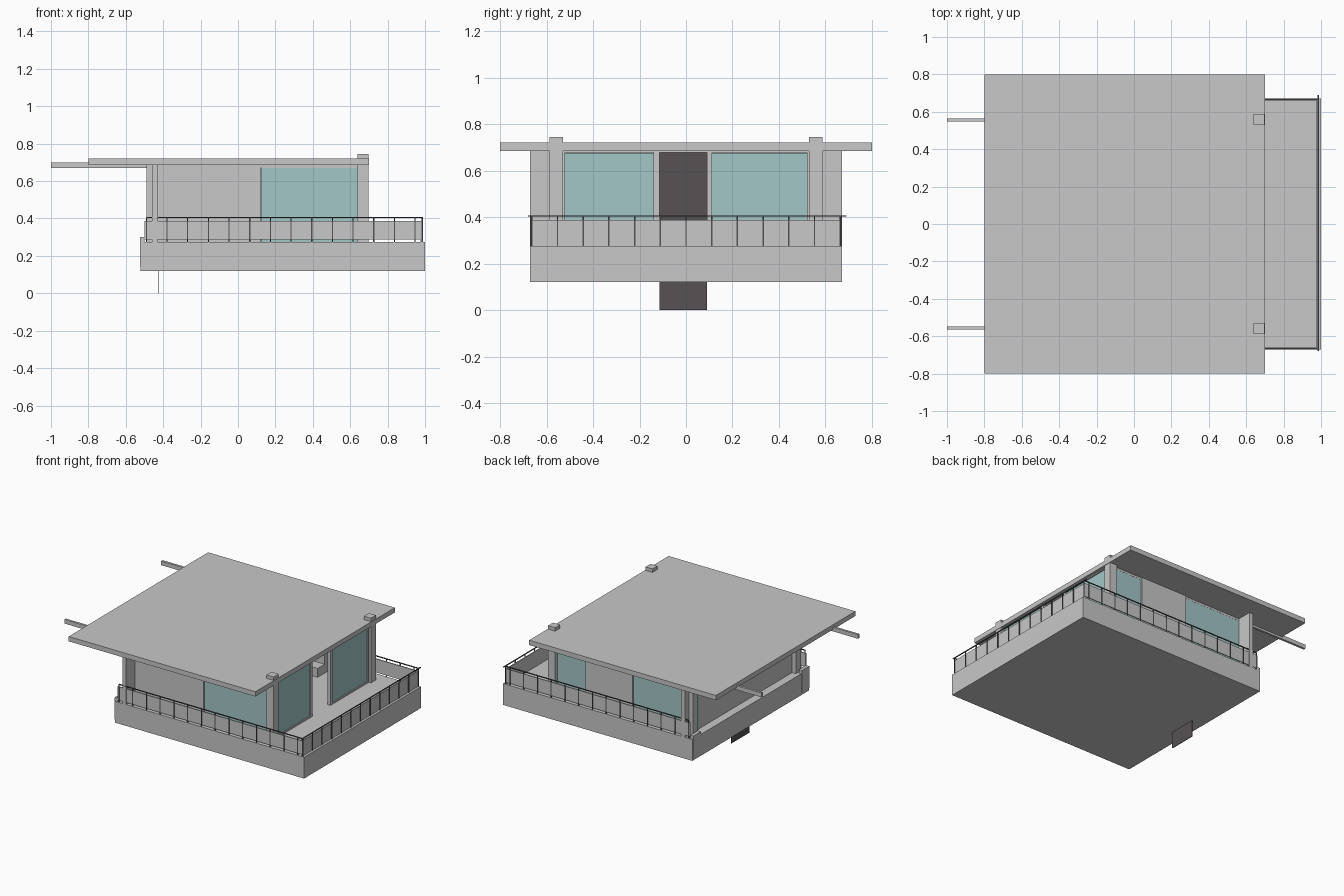
import bpy
import bmesh
from mathutils import Vector

old = bpy.data.objects.get("Cube")
if old:
    bpy.data.objects.remove(old, do_unlink=True)


def material(name, color):
    m = bpy.data.materials.new(name)
    m.use_nodes = True
    m.diffuse_color = (*color, 1)
    m.node_tree.nodes["Principled BSDF"].inputs["Base Color"].default_value = (*color, 1)
    return m


CONCRETE = material("light_grey", (0.58, 0.58, 0.58))
GLASS = material("pale_teal", (0.37, 0.57, 0.58))
CHARCOAL = material("charcoal", (0.095, 0.085, 0.09))


def boxes(name, mat, spans):
    """One object made of boxes, each given as x, y and z ranges."""
    bm = bmesh.new()
    for span in spans:
        lo, hi = (Vector(v) for v in zip(*span))
        verts = bmesh.ops.create_cube(bm, size=1)["verts"]
        for v in verts:
            v.co = (lo + hi) / 2 + v.co * (hi - lo)
    mesh = bpy.data.meshes.new(name)
    bm.to_mesh(mesh)
    bm.free()
    mesh.materials.append(mat)
    obj = bpy.data.objects.new(name, mesh)
    bpy.context.collection.objects.link(obj)
    return obj


def both_sides(x, y, z):
    """A span and its mirror image across y = 0."""
    return [(x, y, z), (x, (-y[1], -y[0]), z)]


FLOOR, CEILING, SILL = 0.275, 0.685, 0.67
full = (FLOOR, CEILING)
window = (FLOOR, SILL)

# Platform and roof
boxes("platform", CONCRETE, [((-0.52, 1), (-0.67, 0.67), (0.12, FLOOR))])
boxes("roof", CONCRETE, [((-0.8, 0.7), (-0.8, 0.8), (CEILING, 0.72))])
boxes("roof_beams", CONCRETE, both_sides((-1, 0.65), (0.547, 0.563), (SILL, 0.7)))

# Supports
boxes("front_columns", CONCRETE, both_sides((0.64, 0.697), (0.53, 0.587), (FLOOR, 0.745)))
boxes("rear_pilasters", CONCRETE, both_sides((-0.49, -0.46), (0.56, 0.62), full))
boxes("corner_blocks", CONCRETE, both_sides((-0.525, -0.5), (0.58, 0.665), (0.14, 0.3)))

# Rear wall, its glass strip and door
boxes("rear_wall", CONCRETE, [((-0.46, -0.43), (-0.67, 0.67), full)])
boxes("rear_glass_strip", GLASS, [((-0.464, -0.458), (0.51, 0.55), window)])
boxes("rear_door", CHARCOAL, [((-0.428, -0.424), (-0.115, 0.09), (0, 0.68))])

# Side walls and windows
boxes("right_wall", CONCRETE, [((-0.43, 0.12), (-0.57, -0.545), full)])
boxes("left_wall", CONCRETE, [((0.03, 0.41), (0.545, 0.57), full)])
boxes("right_window", GLASS, [((0.125, 0.64), (-0.562, -0.552), window)])
boxes("left_windows", GLASS, [
    ((-0.43, 0.03), (0.552, 0.562), window),
    ((0.41, 0.64), (0.552, 0.562), window)])

# Terrace facade: two glazed panes with an open doorway between
pane = (0.663, 0.673)
frame = (0.655, 0.68)
boxes("facade_glass", GLASS, [
    (pane, (-0.52, -0.14), (0.285, 0.675)),
    (pane, (0.112, 0.52), (0.285, 0.675))])
edges = [(-0.53, -0.52), (-0.14, -0.115), (0.09, 0.112), (0.52, 0.53)]
boxes("facade_frame", CONCRETE, [(frame, y, full) for y in edges] + [
    (frame, (-0.53, 0.53), (0.677, CEILING)),
    (frame, (-0.53, -0.13), (FLOOR, 0.285)),
    (frame, (0.1, 0.53), (FLOOR, 0.285))])

# Interior cabinet
boxes("cabinet", CONCRETE, [
    ((0.2, 0.36), (0.4, 0.53), (FLOOR, 0.34)),
    ((0.2, 0.36), (0.48, 0.53), (0.34, 0.42))])

# Balustrade panels, posts and handrails
panel = (0.288, 0.387)
boxes("balustrade_panels", CONCRETE,
      both_sides((-0.5, 0.98), (0.66, 0.667), panel)
      + [((0.976, 0.983), (-0.665, 0.665), (FLOOR, panel[1]))])
post = (FLOOR, 0.405)
posts = []
for i in range(14):
    x = -0.49 + i * 0.1105
    posts += both_sides((x - 0.003, x + 0.003), (0.664, 0.67), post)
for i in range(13):
    y = -0.663 + i * 0.1105
    posts.append(((0.982, 0.988), (y - 0.003, y + 0.003), post))
boxes("balustrade_posts", CHARCOAL, posts)
rail = (0.402, 0.408)
boxes("handrails", CHARCOAL,
      both_sides((-0.49, 0.985), (0.664, 0.67), rail)
      + [((0.982, 0.988), (-0.68, 0.69), rail)])
